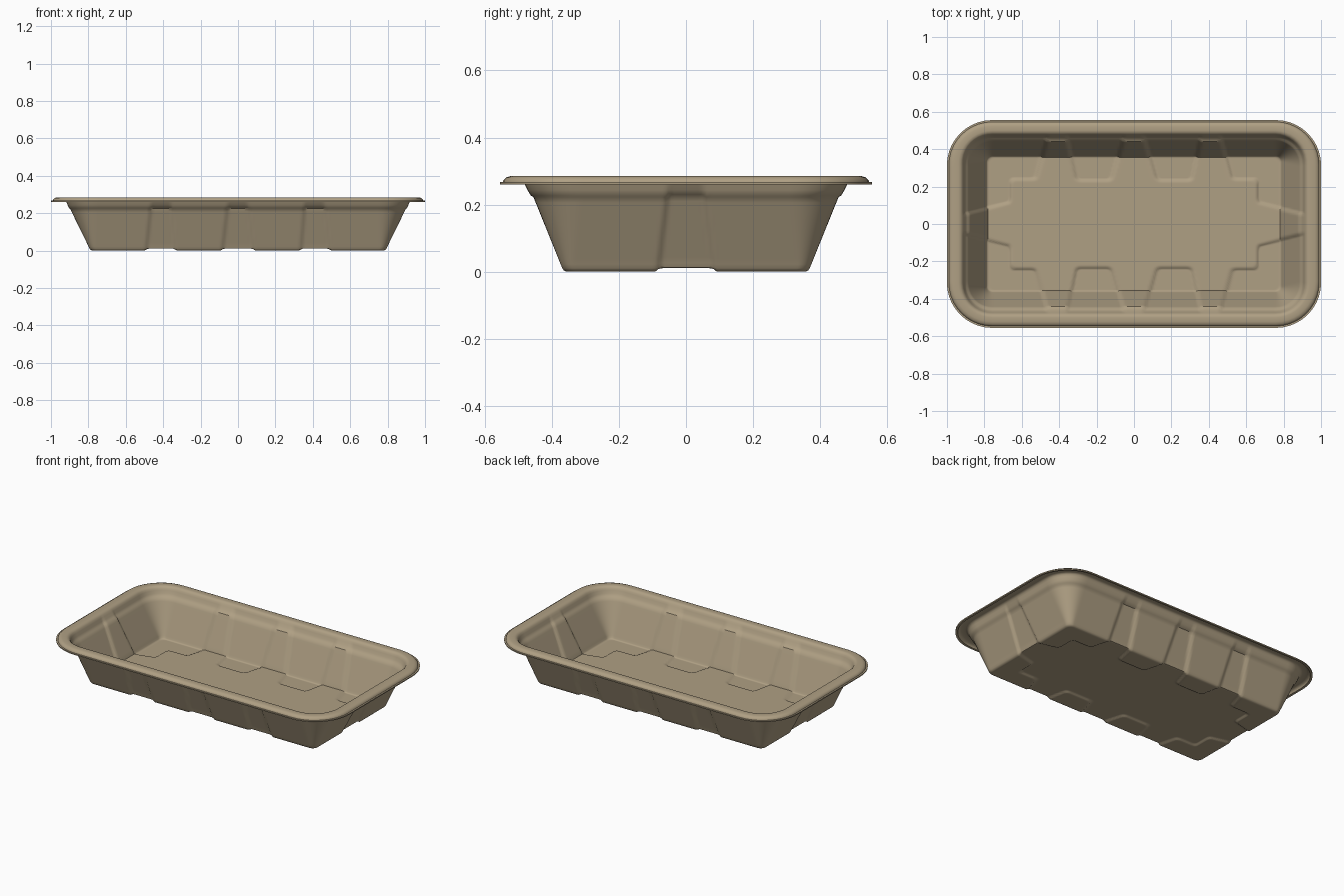
import bpy, bmesh, math

if "Cube" in bpy.data.objects:
    bpy.data.objects.remove(bpy.data.objects["Cube"])

NL, NS, NC = 130, 72, 10      # samples per long side, short side, corner
DEPTH = 0.010                 # how far the centre star and strips are pressed inward


def lerp(a, b, t):
    return a + (b - a) * t


def smooth(t):
    t = max(0.0, min(1.0, t))
    return t * t * (3 - 2 * t)


def smin(a, b, k=0.025):
    h = max(k - abs(a - b), 0.0) / k
    return min(a, b) - h * h * k * 0.25


def pad_mask(x, y):
    """1 on the outward pads (four corners, two per long side), 0 on the star between."""
    x, y = abs(x), abs(y)
    edge_a = (x - 0.46 + (y - 0.48) * 0.265) * 0.967
    edge_b = (y - 0.05 + (x - 0.92) * 0.25) * 0.970
    notch = -smin(0.232 - y, 0.652 - x)
    corner = smin(smin(edge_a, notch), smin(edge_b, notch))
    left = (x - 0.05 + (y - 0.48) * 0.286) * 0.961
    right = (0.36 - x + (y - 0.48) * 0.204) * 0.980
    middle = smin(smin(left, right), y - 0.232)
    return smooth((max(corner, middle) + 0.008) / 0.016)


def ring(hx, hy, r):
    """Rounded rectangle, counter-clockwise: (x, y, normal x, normal y)."""
    pts = []
    cx, cy = hx - r, hy - r
    centres = [(cx, -cy), (cx, cy), (-cx, cy), (-cx, -cy)]
    for q, (ox, oy) in enumerate(centres):
        for i in range(NC + 1):
            a = math.radians(-90 + 90 * q + 90 * i / NC)
            pts.append((ox + r * math.cos(a), oy + r * math.sin(a), math.cos(a), math.sin(a)))
        x0, y0, nx, ny = pts[-1]
        nxt = centres[(q + 1) % 4]
        x1, y1 = nxt[0] + r * nx, nxt[1] + r * ny
        n = NS if q % 2 == 0 else NL
        for i in range(1, n):
            pts.append((lerp(x0, x1, i / n), lerp(y0, y1, i / n), nx, ny))
    return pts


# Profile of the underside, from floor out to lip: hx, hy, radius, z, inward press, upward press
profile = []
for i in range(26):                                   # floor
    d = 0.16 * (1 - i / 25)
    profile.append((0.778 - d, 0.356 - d, 0.03, 0.0, 0.0, 1.0))
profile += [(0.788, 0.364, 0.034, 0.003, 0.4, 0.9),   # rounded foot of the wall
            (0.794, 0.369, 0.037, 0.010, 0.7, 0.7),
            (0.799, 0.374, 0.040, 0.022, 0.9, 0.4)]
for i in range(1, 13):                                # sloping wall
    t = i / 12
    profile.append((lerp(0.799, 0.897, t), lerp(0.374, 0.455, t), lerp(0.04, 0.14, t),
                    lerp(0.022, 0.222, t), 0.9, 0.4))
profile += [(0.904, 0.463, 0.146, 0.227, 0.8, 0.3),   # small ledge
            (0.911, 0.473, 0.152, 0.243, 0.5, 0.1),
            (0.918, 0.481, 0.160, 0.260, 0.2, 0.0),
            (0.922, 0.485, 0.164, 0.270, 0.0, 0.0),   # rolled rim
            (0.930, 0.492, 0.172, 0.277, 0.0, 0.0),
            (0.940, 0.500, 0.182, 0.278, 0.0, 0.0),
            (0.966, 0.522, 0.208, 0.278, 0.0, 0.0),
            (0.977, 0.533, 0.219, 0.275, 0.0, 0.0),
            (0.983, 0.539, 0.225, 0.269, 0.0, 0.0),
            (0.986, 0.542, 0.228, 0.261, 0.0, 0.0),
            (1.000, 0.555, 0.242, 0.260, 0.0, 0.0)]   # flat lip

# Tray surface
bm = bmesh.new()
rows = []
for hx, hy, r, z, ph, pv in profile:
    row = []
    for x, y, nx, ny in ring(hx, hy, r):
        k = DEPTH * (1 - pad_mask(x, y))
        row.append(bm.verts.new((x - nx * k * ph, y - ny * k * ph, z + k * pv)))
    rows.append(row)
bm.faces.new(rows[0])
n = len(rows[0])
for a, b in zip(rows, rows[1:]):
    for i in range(n):
        j = (i + 1) % n
        bm.faces.new((a[i], b[i], b[j], a[j]))
mesh = bpy.data.meshes.new("tray")
bm.to_mesh(mesh)
bm.free()
tray = bpy.data.objects.new("tray", mesh)
bpy.context.collection.objects.link(tray)

# Single colour
mat = bpy.data.materials.new("pulp beige")
mat.diffuse_color = (0.43, 0.35, 0.23, 1)
mat.use_nodes = True
mat.node_tree.nodes["Principled BSDF"].inputs["Base Color"].default_value = mat.diffuse_color
mesh.materials.append(mat)

# Thin wall, grown to the inside
shell = tray.modifiers.new("thickness", 'SOLIDIFY')
shell.thickness = 0.007
shell.offset = 1
bpy.context.view_layer.objects.active = tray
tray.select_set(True)
bpy.ops.object.modifier_apply(modifier=shell.name)
bpy.ops.object.shade_smooth_by_angle(angle=math.radians(40))
